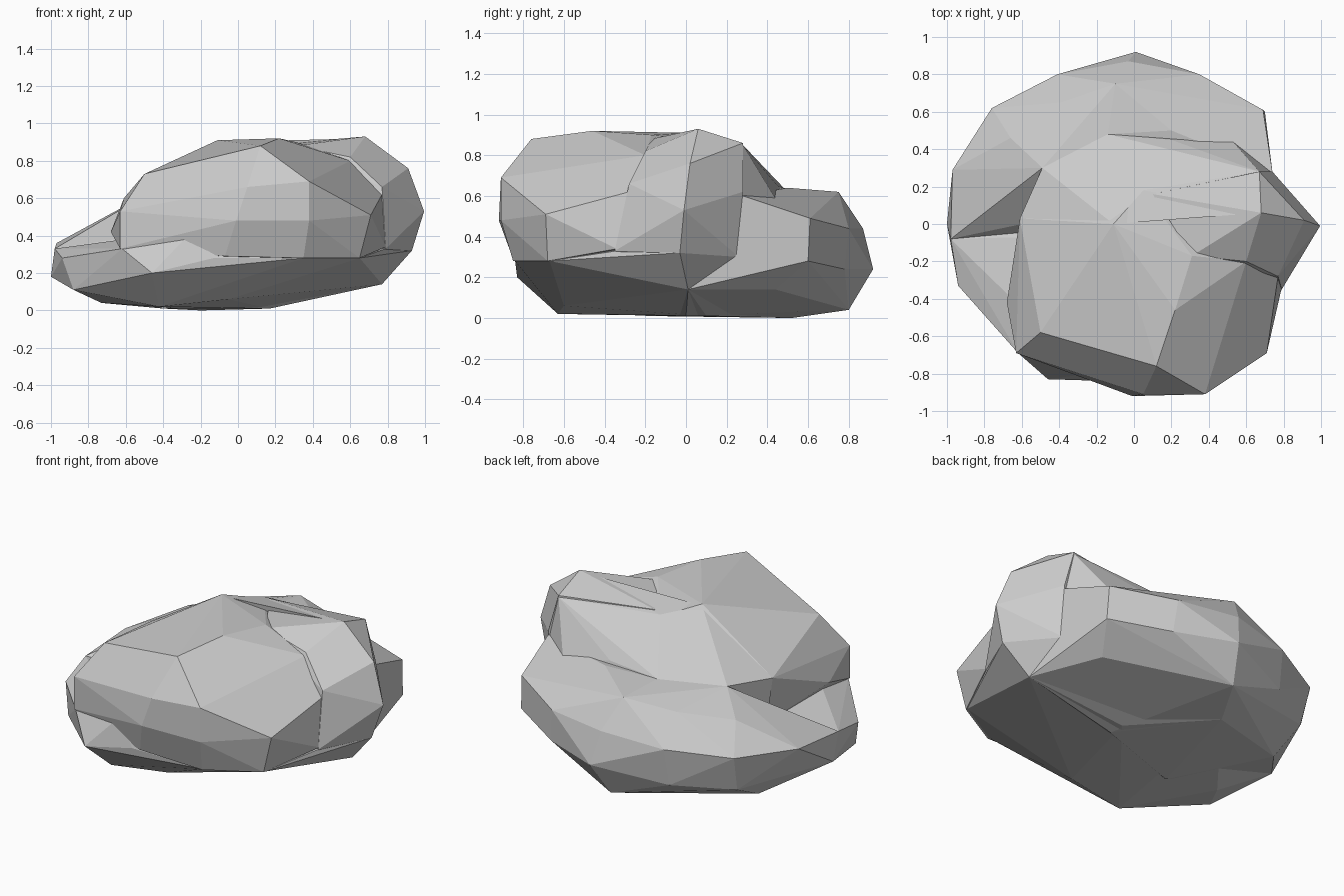
import bpy, bmesh, math


def boulder(name, corners):
    """Faceted stone lump: the hull around a few corner points."""
    bm = bmesh.new()
    for c in corners:
        bm.verts.new(c)
    hull = bmesh.ops.convex_hull(bm, input=bm.verts[:])
    spare = [v for v in hull["geom_interior"] if isinstance(v, bmesh.types.BMVert)]
    bmesh.ops.delete(bm, geom=list(set(spare)), context='VERTS')
    bmesh.ops.dissolve_limit(bm, angle_limit=math.radians(4),
                             verts=bm.verts[:], edges=bm.edges[:])
    bmesh.ops.recalc_face_normals(bm, faces=bm.faces[:])
    mesh = bpy.data.meshes.new(name)
    bm.to_mesh(mesh)
    bm.free()
    obj = bpy.data.objects.new(name, mesh)
    bpy.context.collection.objects.link(obj)
    return obj


# Tall front mass
boulder("front_boulder", [
    (-0.11, 0.0, 0.91), (0.22, -0.46, 0.92), (0.31, -0.17, 0.90), (0.05, 0.18, 0.86),
    (0.12, -0.76, 0.88), (-0.20, -0.67, 0.79), (-0.50, -0.58, 0.73), (-0.61, 0.03, 0.60),
    (0.05, -0.91, 0.66), (-0.01, -0.92, 0.48), (-0.07, -0.85, 0.29),
    (-0.63, -0.69, 0.53), (-0.63, -0.69, 0.33), (-0.68, -0.42, 0.42),
    (0.38, -0.91, 0.69), (0.38, -0.91, 0.48), (0.35, -0.85, 0.28),
    (0.58, -0.53, 0.66), (0.71, -0.69, 0.51), (0.65, -0.68, 0.28),
    (0.60, -0.20, 0.80), (0.77, -0.28, 0.62), (0.79, -0.34, 0.34),
    (0.1, -0.1, 0.2), (-0.55, 0.1, 0.3),
])

# Ridge that rises to the right-hand peak
boulder("right_boulder", [
    (0.68, 0.06, 0.93), (0.91, 0.02, 0.76), (0.995, -0.01, 0.53), (0.93, -0.03, 0.32),
    (0.77, 0.01, 0.14), (0.67, 0.28, 0.86), (0.74, 0.28, 0.62), (0.80, 0.19, 0.50),
    (0.73, 0.26, 0.30), (0.10, 0.16, 0.88), (0.31, -0.17, 0.88), (0.60, -0.20, 0.82),
    (0.77, -0.28, 0.66), (0.79, -0.35, 0.33), (0.1, 0.2, 0.2),
])

# Slope falling from the ridge to the back
boulder("rear_slope", [
    (0.05, 0.18, 0.87), (-0.20, 0.22, 0.76), (-0.49, 0.30, 0.62), (-0.61, 0.03, 0.60),
    (-0.11, 0.0, 0.90), (-0.14, 0.48, 0.64), (0.20, 0.45, 0.65), (0.42, 0.34, 0.67),
    (0.67, 0.28, 0.85), (0.68, 0.06, 0.92), (0.52, 0.45, 0.57), (0.73, 0.28, 0.60),
    (-0.4, 0.3, 0.25), (0.5, 0.3, 0.25), (-0.58, 0.05, 0.3),
])

# Low slab spreading to the back and left
boulder("back_slab", [
    (0.52, 0.45, 0.56), (0.20, 0.50, 0.64), (-0.10, 0.75, 0.62), (-0.39, 0.65, 0.57),
    (-0.66, 0.46, 0.52), (-0.49, 0.30, 0.62), (-0.14, 0.48, 0.64), (0.35, 0.80, 0.44),
    (-0.03, 0.87, 0.44), (-0.41, 0.80, 0.40), (-0.76, 0.62, 0.37), (-0.97, 0.29, 0.36),
    (0.01, 0.92, 0.24), (0.37, 0.78, 0.24), (-0.42, 0.76, 0.17), (-0.74, 0.56, 0.15),
    (0.69, 0.61, 0.49), (0.70, 0.60, 0.28), (0.60, 0.44, 0.14), (0.74, 0.28, 0.60),
    (-1.0, 0.0, 0.18), (-0.98, -0.08, 0.33), (-0.78, 0.14, 0.42), (0.74, 0.26, 0.28),
    (-0.73, 0.34, 0.04), (-0.05, 0.80, 0.04), (-0.20, 0.52, 0.0), (0.17, 0.0, 0.01),
    (-0.40, -0.2, 0.01), (0.77, 0.01, 0.14), (0.5, 0.1, 0.10),
])

# Low base under the front and left
boulder("front_base", [
    (-0.46, -0.83, 0.20), (-0.13, -0.84, 0.28), (0.35, -0.84, 0.28), (0.65, -0.67, 0.28),
    (-0.24, -0.80, 0.43), (-0.62, -0.69, 0.33), (-0.88, -0.39, 0.11), (-0.73, -0.15, 0.04),
    (-0.42, -0.63, 0.02), (-0.20, 0.52, 0.0), (0.17, 0.10, 0.01), (0.50, 0.0, 0.10),
    (0.77, 0.01, 0.14), (-0.05, -0.60, 0.06), (0.79, -0.34, 0.33), (0.93, -0.03, 0.32),
    (-0.94, -0.33, 0.28), (-1.0, 0.0, 0.18), (-0.98, -0.08, 0.33),
    (-0.72, -0.10, 0.32), (-0.75, -0.41, 0.32),
])
